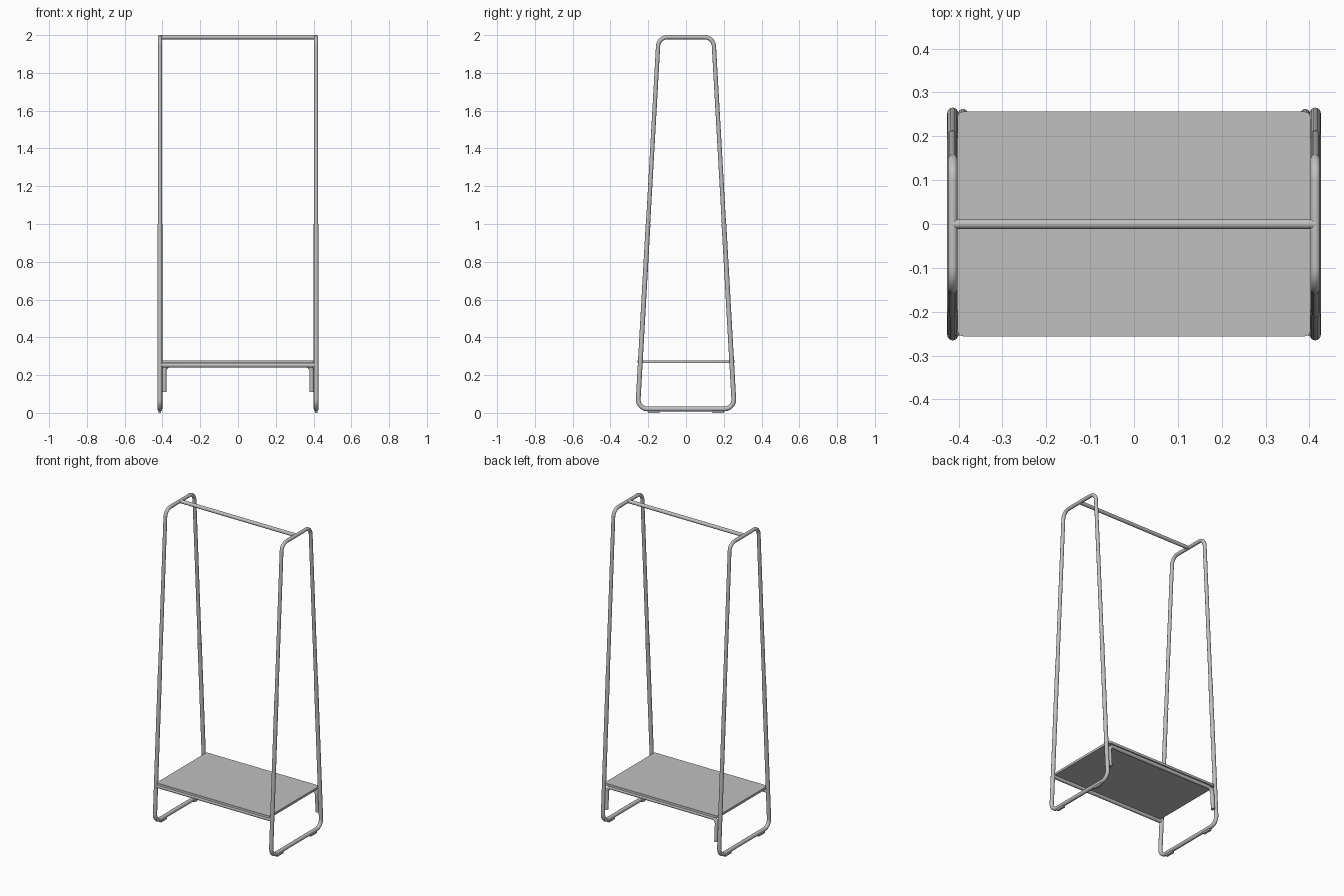
import bpy, bmesh, math
from mathutils import Vector

if "Cube" in bpy.data.objects:
    bpy.data.objects.remove(bpy.data.objects["Cube"])

metal = bpy.data.materials.new("light grey metal")
metal.diffuse_color = (0.53, 0.53, 0.53, 1)
metal.use_nodes = True
metal.node_tree.nodes["Principled BSDF"].inputs["Base Color"].default_value = metal.diffuse_color


def finish(obj):
    obj.data.materials.clear()
    obj.data.materials.append(metal)
    bpy.ops.object.select_all(action='DESELECT')
    obj.select_set(True)
    bpy.context.view_layer.objects.active = obj
    if obj.type == 'CURVE':
        bpy.ops.object.convert(target='MESH')
    bpy.ops.object.shade_smooth_by_angle(angle=math.radians(40))


def fillet(points, radius, steps=10):
    """Round the inner corners of a polyline with circular arcs."""
    pts = [Vector(p) for p in points]
    out = [pts[0]]
    for a, b, c in zip(pts, pts[1:], pts[2:]):
        u, v = (a - b).normalized(), (c - b).normalized()
        half = u.angle(v) / 2
        centre = b + (u + v).normalized() * (radius / math.sin(half))
        reach = radius / math.tan(half)
        s, e = b + u * reach - centre, b + v * reach - centre
        ang = s.angle(e)
        for i in range(steps + 1):
            t = i / steps
            out.append(centre + (s * math.sin((1 - t) * ang) + e * math.sin(t * ang)) / math.sin(ang))
    out.append(pts[-1])
    return out


def tube(name, points, r, corner=0.05):
    pts = fillet(points, corner) if len(points) > 2 else [Vector(p) for p in points]
    cu = bpy.data.curves.new(name, 'CURVE')
    cu.dimensions = '3D'
    cu.bevel_depth = r
    cu.bevel_resolution = 6
    cu.use_fill_caps = True
    sp = cu.splines.new('POLY')
    sp.points.add(len(pts) - 1)
    for p, q in zip(sp.points, pts):
        p.co = (*q, 1)
    obj = bpy.data.objects.new(name, cu)
    bpy.context.collection.objects.link(obj)
    finish(obj)


def leg_y(z):
    """Leg centre line: the legs lean inward with height."""
    return 0.257 - 0.0562 * z


X, TOP, BOTTOM, JOINT = 0.4135, 1.989, 0.021, 1.0

for side, s in (("left", -1), ("right", 1)):
    x = s * X
    # Upper inverted U and slightly thicker lower U of the side frame
    tube(side + "_upper_frame", [(x, -leg_y(JOINT - .02), JOINT - .02), (x, -leg_y(TOP), TOP),
                                 (x, leg_y(TOP), TOP), (x, leg_y(JOINT - .02), JOINT - .02)], 0.0112)
    tube(side + "_lower_frame", [(x, -leg_y(JOINT), JOINT), (x, -leg_y(BOTTOM), BOTTOM),
                                 (x, leg_y(BOTTOM), BOTTOM), (x, leg_y(JOINT), JOINT)], 0.0125)
    # Foot pads under the floor tube
    for end, d in (("front", -1), ("back", 1)):
        bpy.ops.mesh.primitive_cube_add(size=1, location=(x, d * 0.17, 0.006))
        pad = bpy.context.object
        pad.name = f"{side}_{end}_foot_pad"
        pad.scale = (0.014, 0.06, 0.012)
        finish(pad)

# Hanging rail
tube("hanging_rail", [(-X, 0, TOP), (X, 0, TOP)], 0.0115)

# Shelf supports: straight at the front, bent down along the legs at the back
zr, xd = 0.252, 0.39
tube("front_shelf_support", [(-X, -leg_y(zr), zr), (X, -leg_y(zr), zr)], 0.0115)
tube("back_shelf_support", [(-xd, leg_y(.11), .11), (-xd, leg_y(zr), zr),
                            (xd, leg_y(zr), zr), (xd, leg_y(.11), .11)], 0.0115, 0.03)

# Shelf panel with rounded corners
bm = bmesh.new()
bmesh.ops.create_cube(bm, size=1)
bmesh.ops.scale(bm, vec=(0.804, 0.512, 0.015), verts=bm.verts)
bmesh.ops.translate(bm, vec=(0, 0, 0.2705), verts=bm.verts)
upright = [e for e in bm.edges if abs(e.verts[0].co.z - e.verts[1].co.z) > 0.01]
bmesh.ops.bevel(bm, geom=upright, offset=0.012, segments=5, profile=0.5, affect='EDGES')
me = bpy.data.meshes.new("shelf")
bm.to_mesh(me)
bm.free()
shelf = bpy.data.objects.new("shelf", me)
bpy.context.collection.objects.link(shelf)
finish(shelf)
